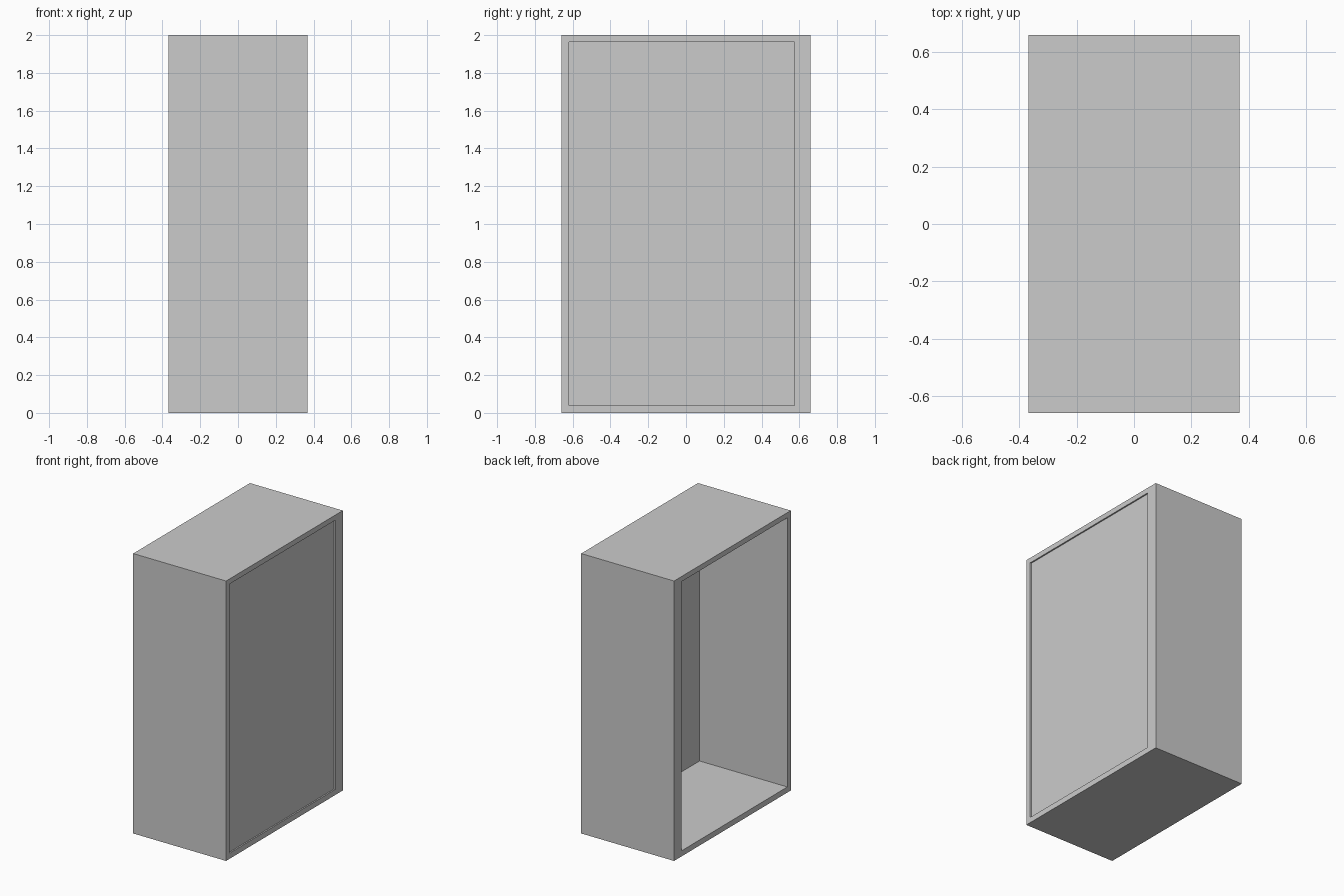
import bpy, bmesh

if "Cube" in bpy.data.objects:
    bpy.data.objects.remove(bpy.data.objects["Cube"])

HALF_X = 0.367
OUTER = (-0.659, 0.659, 0.0, 2.0)       # y min, y max, z min, z max
INNER = (-0.62, 0.574, 0.04, 1.963)     # opening, with a thicker rear wall
PANEL_OUT, PANEL_IN = 0.357, 0.327      # recessed side panel faces

bm = bmesh.new()


def ring(x, rect):
    y0, y1, z0, z1 = rect
    return [bm.verts.new((x, y, z)) for y, z in ((y0, z0), (y1, z0), (y1, z1), (y0, z1))]


def bridge(a, b):
    for i in range(4):
        j = (i + 1) % 4
        bm.faces.new((a[i], a[j], b[j], b[i]))


# Cabinet skin: from the panel outside, over the frame, into the open side
rings = [ring(PANEL_OUT, INNER), ring(HALF_X, INNER), ring(HALF_X, OUTER),
         ring(-HALF_X, OUTER), ring(-HALF_X, INNER), ring(PANEL_IN, INNER)]
for a, b in zip(rings, rings[1:]):
    bridge(a, b)

# Both faces of the side panel
bm.faces.new(rings[0])
bm.faces.new(rings[-1])
bmesh.ops.recalc_face_normals(bm, faces=bm.faces)

mesh = bpy.data.meshes.new("open_cabinet")
bm.to_mesh(mesh)
bm.free()
bpy.context.collection.objects.link(bpy.data.objects.new("open_cabinet", mesh))
